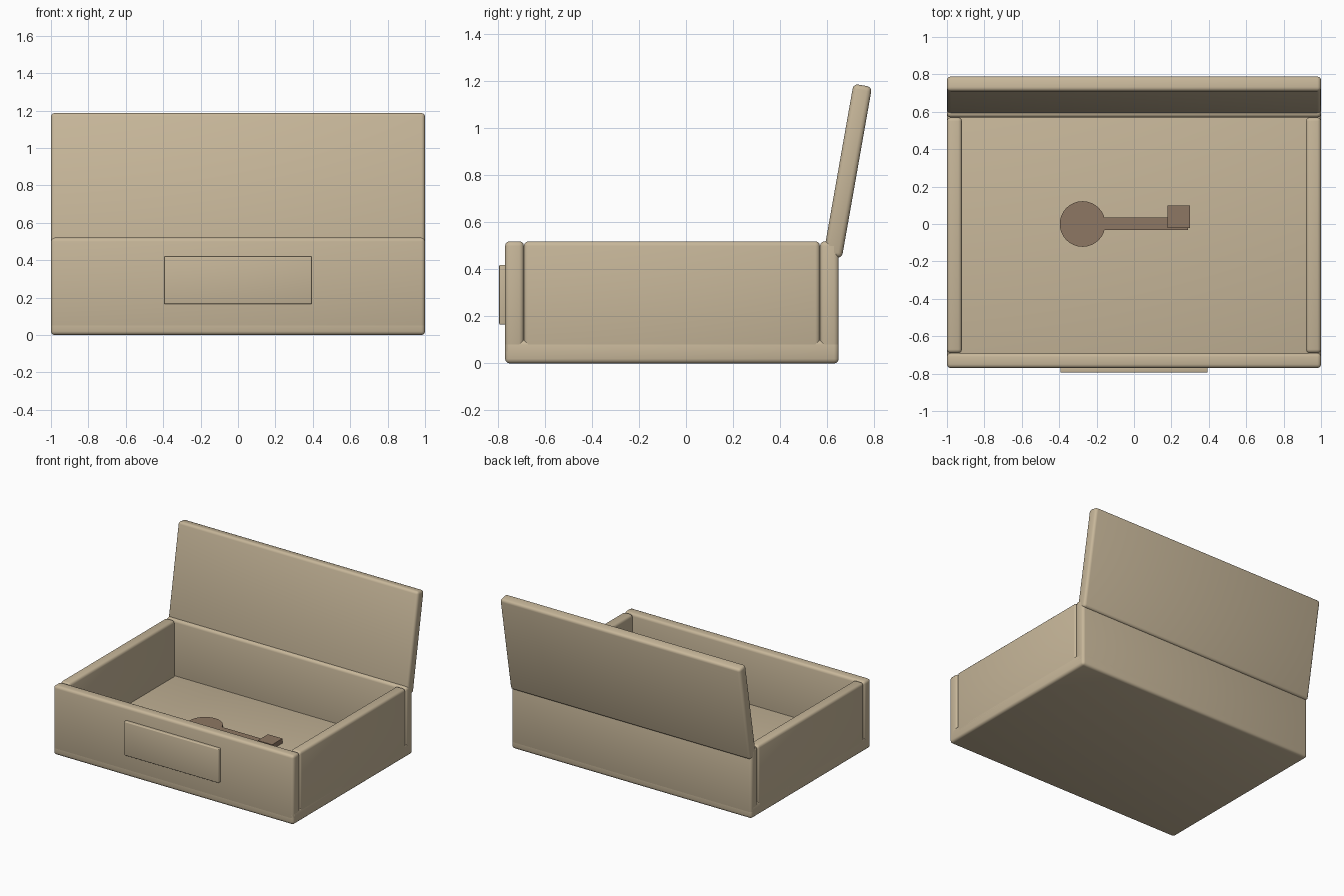
import bpy
import math

if "Cube" in bpy.data.objects:
    bpy.data.objects.remove(bpy.data.objects["Cube"], do_unlink=True)


def make_material(name, rgb):
    mat = bpy.data.materials.new(name)
    mat.use_nodes = True
    mat.diffuse_color = (*rgb, 1)
    mat.node_tree.nodes["Principled BSDF"].inputs["Base Color"].default_value = (*rgb, 1)
    return mat


tan_wood = make_material("tan wood", (0.57, 0.47, 0.32))
key_brown = make_material("key brown", (0.27, 0.185, 0.125))


def box(name, x, y, z, mat=tan_wood, bevel=0.02):
    """Box from (min, max) ranges, with softly rounded edges."""
    centre = [(a + b) / 2 for a, b in (x, y, z)]
    bpy.ops.mesh.primitive_cube_add(size=1, location=centre)
    ob = bpy.context.object
    ob.name = name
    ob.scale = [b - a for a, b in (x, y, z)]
    bpy.ops.object.transform_apply(location=False, rotation=False, scale=True)
    ob.data.materials.append(mat)
    if bevel:
        mod = ob.modifiers.new("rounded edges", "BEVEL")
        mod.width = bevel
        mod.segments = 3
        bpy.ops.object.shade_smooth()
    return ob


# Box body: base slab and four walls sunk into it
wall = 0.08
front, back, top, floor = -0.77, 0.65, 0.52, 0.10
sunk = 0.03
box("base", (-1, 1), (front, back), (0, floor))
box("front_wall", (-1, 1), (front, front + wall), (sunk, top))
box("back_wall", (-1, 1), (back - wall, back), (sunk, top))
for side, s in (("left", 1), ("right", -1)):
    xs = sorted((s * (1 - wall), s))
    box(side + "_wall", xs, (front + wall, back - wall), (sunk, top))

# Open lid, leaning back
lid = box("lid", (-1, 1), (0.648, 0.728), (0.449, 1.189))
lid.rotation_euler.x = -math.radians(10)

# Raised plate on the front
box("front_plate", (-0.394, 0.394), (-0.795, front + 0.01), (0.165, 0.42), bevel=0.006)

# Key lying on the floor
bpy.ops.mesh.primitive_cylinder_add(vertices=32, radius=0.122, depth=0.03,
                                    location=(-0.275, 0, floor + 0.01))
bow = bpy.context.object
bow.name = "key_bow"
bow.data.materials.append(key_brown)
bpy.ops.object.shade_smooth_by_angle()
box("key_shaft", (-0.2, 0.288), (-0.032, 0.034), (floor - 0.01, floor + 0.025), key_brown, 0)
box("key_bit", (0.18, 0.30), (-0.022, 0.10), (floor - 0.01, floor + 0.035), key_brown, 0)
